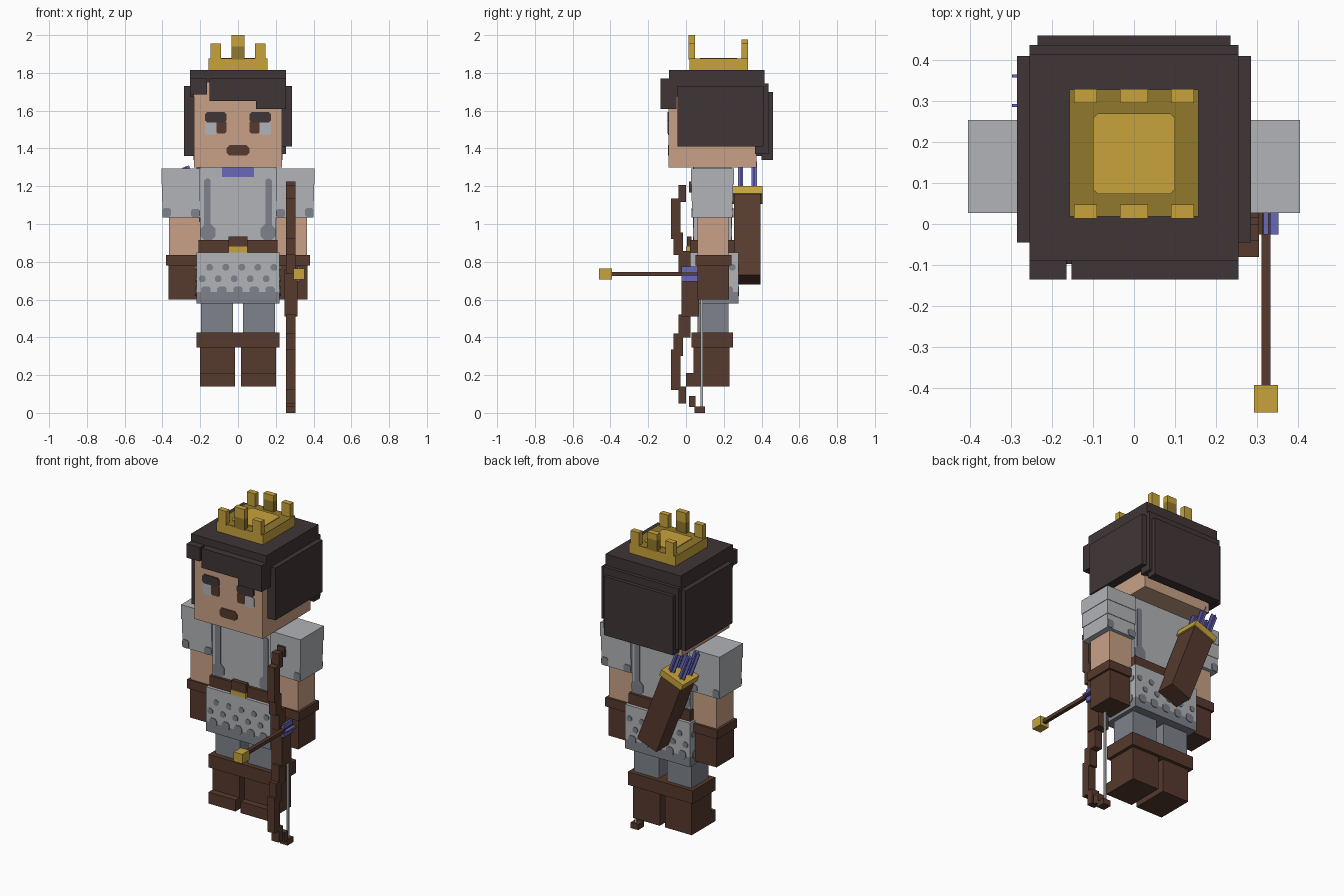
import bpy, bmesh, math
from mathutils import Matrix

default_cube = bpy.data.objects.get("Cube")
if default_cube:
    bpy.data.objects.remove(default_cube, do_unlink=True)

BODY_Y = 0.14          # depth of the body's centre line
PLATE = 0.004          # half thickness of painted plates


def material(name, red, green, blue):
    def linear(c):
        c /= 255
        return c / 12.92 if c < 0.04 else ((c + 0.055) / 1.055) ** 2.4
    colour = (linear(red), linear(green), linear(blue), 1)
    mat = bpy.data.materials.new(name)
    mat.diffuse_color = colour
    mat.use_nodes = True
    mat.node_tree.nodes["Principled BSDF"].inputs["Base Color"].default_value = colour
    return mat


skin = material("skin", 201, 161, 134)
hair = material("dark hair", 64, 53, 54)
leather = material("brown leather", 86, 58, 45)
cloth = material("light grey cloth", 177, 179, 183)
shade = material("dark grey cloth", 126, 130, 139)
gold = material("gold", 200, 164, 60)
old_gold = material("dark gold", 145, 120, 44)
violet = material("violet", 106, 104, 184)


def add_object(name, mat, bm):
    bmesh.ops.recalc_face_normals(bm, faces=bm.faces)
    mesh = bpy.data.meshes.new(name)
    bm.to_mesh(mesh)
    bm.free()
    mesh.materials.append(mat)
    obj = bpy.data.objects.new(name, mesh)
    bpy.context.collection.objects.link(obj)
    return obj


def box(name, mat, xs, ys, zs):
    bm = bmesh.new()
    bmesh.ops.create_cube(bm, size=1)
    for v in bm.verts:
        v.co = [sum(r) / 2 + c * (r[1] - r[0]) for c, r in zip(v.co, (xs, ys, zs))]
    return add_object(name, mat, bm)


def pair(name, mat, xs, ys, zs):
    box("left_" + name, mat, xs, ys, zs)
    box("right_" + name, mat, (-xs[1], -xs[0]), ys, zs)


def around(half):
    return (BODY_Y - half, BODY_Y + half)


def body(name, mat, half_x, half_y, zs):
    return box(name, mat, (-half_x, half_x), around(half_y), zs)


def patch(name, mat, plane, depth, us, zs, cut=0.0):
    """Thin plate with cut corners; plane is the axis it faces along."""
    u, z = sum(us) / 2, sum(zs) / 2
    w, h = (us[1] - us[0]) / 2, (zs[1] - zs[0]) / 2
    outline = []
    for su, sz in ((1, 1), (-1, 1), (-1, -1), (1, -1)):
        corner = [(w, h - cut), (w - cut, h)] if cut else [(w, h)]
        if su * sz < 0:
            corner.reverse()
        outline += [(u + su * a, z + sz * b) for a, b in corner]
    bm = bmesh.new()
    make = {"x": lambda a, b: (depth - PLATE, a, b),
            "y": lambda a, b: (a, depth - PLATE, b),
            "z": lambda a, b: (a, b, depth - PLATE)}[plane]
    face = bm.faces.new([bm.verts.new(make(a, b)) for a, b in outline])
    grown = bmesh.ops.extrude_face_region(bm, geom=[face])["geom"]
    step = [2 * PLATE if axis == plane else 0 for axis in "xyz"]
    bmesh.ops.translate(bm, vec=step, verts=[g for g in grown if isinstance(g, bmesh.types.BMVert)])
    return add_object(name, mat, bm)


def patches(name, mat, plane, depth, us, zs, cut=0.0):
    patch("left_" + name, mat, plane, depth, us, zs, cut)
    patch("right_" + name, mat, plane, depth, (-us[1], -us[0]), zs, cut)


# Legs and boots
pair("leg", shade, (0.027, 0.195), (0.06, 0.225), (0.4, 0.6))
pair("boot", leather, (0.017, 0.2), (0.04, 0.23), (0.14, 0.36))
pair("boot_toe", leather, (0.017, 0.2), (0, 0.1), (0.14, 0.21))
body("boot_cuff", leather, 0.22, 0.11, (0.345, 0.425))

# Tunic, skirt and belt
body("torso", cloth, 0.2, 0.1, (0.8, 1.3))
body("skirt", cloth, 0.22, 0.137, (0.64, 0.85))
body("skirt_hem", shade, 0.22, 0.137, (0.58, 0.64))
body("belt", leather, 0.208, 0.118, (0.85, 0.915))
box("belt_flap", leather, (-0.05, 0.05), (0.005, 0.03), (0.88, 0.935))
box("buckle", gold, (-0.05, 0.05), (0, 0.03), (0.85, 0.88))
patch("collar", violet, "y", BODY_Y - 0.1, (-0.085, 0.085), (1.25, 1.3))
for side in (-1, 1):
    tunic_face = BODY_Y + side * 0.1
    patches("tunic_trim", shade, "y", tunic_face, (0.145, 0.18), (0.97, 1.24), 0.01)
    patches("tunic_corner", shade, "y", tunic_face, (0.12, 0.198), (0.91, 1), 0.025)
    # Spotted pattern and ragged hem on each side of the skirt
    for plane, depth, middle, reach in (("y", BODY_Y + side * 0.137, 0, 2),
                                        ("x", side * 0.22, BODY_Y, 1)):
        for row, height in enumerate((0.71, 0.77)):
            for i in range(-reach, reach + 1):
                u = middle + i * 0.085 + (row - 0.5) * 0.04
                r = 0.017
                patch("skirt_spot", shade, plane, depth, (u - r, u + r), (height - r, height + r), 0.009)
        for i in range(-reach, reach + 1):
            u = middle + i * 0.085
            patch("hem_tooth", shade, plane, depth, (u - 0.025, u + 0.025), (0.62, 0.67), 0.012)

# Sleeves, arms and gloves
for tier in range(3):
    top = 1.295 - tier * 0.087
    pair("sleeve_tier", cloth, (0.2, 0.405 - tier * 0.003), around(0.113 - tier * 0.003), (top - 0.087, top))
for depth in around(0.107):
    patches("sleeve_outer_mark", shade, "y", depth, (0.355, 0.4), (1.035, 1.085), 0.01)
    patches("sleeve_inner_mark", shade, "y", depth, (0.2, 0.25), (1.035, 1.08), 0.01)
pair("arm", skin, (0.205, 0.365), (0.06, 0.225), (0.83, 1.1))
pair("glove_cuff", leather, (0.215, 0.38), (0.05, 0.24), (0.78, 0.835))
pair("glove", leather, (0.22, 0.367), (0.06, 0.228), (0.6, 0.78))

# Head and face
body("head", skin, 0.232, 0.232, (1.3, 1.75))
face_y = BODY_Y - 0.232
patches("eye_white", cloth, "y", face_y, (0.113, 0.175), (1.47, 1.54), 0.01)
patches("iris", leather, "y", face_y - 0.001, (0.06, 0.115), (1.48, 1.545), 0.008)
patches("eyebrow", hair, "y", face_y - 0.002, (0.06, 0.175), (1.538, 1.593), 0.012)
patch("mouth", leather, "y", face_y, (-0.06, 0.06), (1.362, 1.418), 0.015)

# Hair
box("hair_cap", hair, (-0.255, 0.255), (-0.09, 0.415), (1.675, 1.815))
box("left_hair_panel", hair, (0.225, 0.285), (-0.045, 0.41), (1.41, 1.73))
box("right_hair_panel", hair, (-0.285, -0.225), (-0.045, 0.41), (1.36, 1.73))
box("back_hair", hair, (-0.255, 0.255), (0.365, 0.437), (1.37, 1.745))
box("back_hair_panel", hair, (-0.235, 0.235), (0.4, 0.46), (1.34, 1.7))
box("fringe_right", hair, (-0.255, -0.165), (-0.135, -0.05), (1.685, 1.77))
box("fringe_middle", hair, (-0.152, 0.255), (-0.135, -0.05), (1.65, 1.77))
box("fringe_left", hair, (0.095, 0.255), (-0.135, -0.05), (1.61, 1.66))

# Crown
crown_ys = (0.018, 0.328)
box("crown_base", gold, (-0.157, 0.157), crown_ys, (1.81, 1.873))
patch("crown_rim", old_gold, "z", 1.872, (-0.157, 0.157), crown_ys)
patch("crown_middle", gold, "z", 1.876, (-0.1, 0.1), (0.073, 0.27), 0.012)
for row, ys, peak in (("front", (0.014, 0.047), 2), ("back", (0.295, 0.329), 1.977)):
    pair(row + "_crown_point", gold, (0.09, 0.146), ys, (1.87, 1.955))
    box(row + "_crown_peak", gold, (-0.034, 0.034), ys, (1.94, peak))
    box(row + "_crown_stem", old_gold, (-0.034, 0.034), ys, (1.87, 1.94))

# Bow: stepped limb mirrored above and below the grip
BOW_Z, BOW_X = 0.628, 0.28
limb = ((0.045, 0.1, 0, 0.035), (0.015, 0.05, 0.03, 0.09), (-0.04, 0, 0.05, 0.14),
        (-0.08, -0.03, 0.12, 0.335), (-0.065, -0.015, 0.3, 0.42), (-0.04, 0.025, 0.4, 0.52))
for y_near, y_far, low, high in limb:
    for part, zs in (("lower", (low, high)), ("upper", (2 * BOW_Z - high, 2 * BOW_Z - low))):
        box(part + "_bow_limb", leather, (BOW_X - 0.025, BOW_X + 0.025), (y_near, y_far), zs)
box("bow_grip", leather, (BOW_X - 0.035, BOW_X + 0.035), (-0.025, 0.07), (0.51, 0.76))
box("bow_string", cloth, (BOW_X - 0.006, BOW_X + 0.006), (0.078, 0.09), (0.02, 1.23))

# Nocked arrow
ARROW_X, ARROW_Z = 0.322, 0.735


def spread(centre, half):
    return (centre - half, centre + half)


box("arrow_shaft", leather, spread(ARROW_X, 0.011), (-0.4, 0.1), spread(ARROW_Z, 0.011))
box("arrow_head", gold, spread(ARROW_X, 0.029), (-0.46, -0.392), spread(ARROW_Z, 0.029))
box("arrow_upright_fletch", violet, spread(ARROW_X, 0.006), (-0.025, 0.06), spread(ARROW_Z, 0.04))
box("arrow_flat_fletch", violet, spread(ARROW_X, 0.03), (-0.025, 0.06), spread(ARROW_Z, 0.006))

# Tilted quiver with spare arrows on the back
placement = Matrix.Translation((-0.01, 0.325, 0.705)) @ Matrix.Rotation(math.radians(-21), 4, "Y")
quiver = [box("quiver", leather, spread(0, 0.07), spread(0, 0.07), (0, 0.47)),
          box("quiver_rim", gold, spread(0, 0.079), spread(0, 0.079), (0.46, 0.5))]
for x in (-0.036, 0.036):
    for y in (-0.036, 0.036):
        quiver += [box("spare_fletch", violet, spread(x, 0.02), spread(y, 0.004), (0.48, 0.655)),
                   box("spare_fletch_cross", violet, spread(x, 0.004), spread(y, 0.014), (0.48, 0.655))]
for obj in quiver:
    obj.matrix_world = placement
